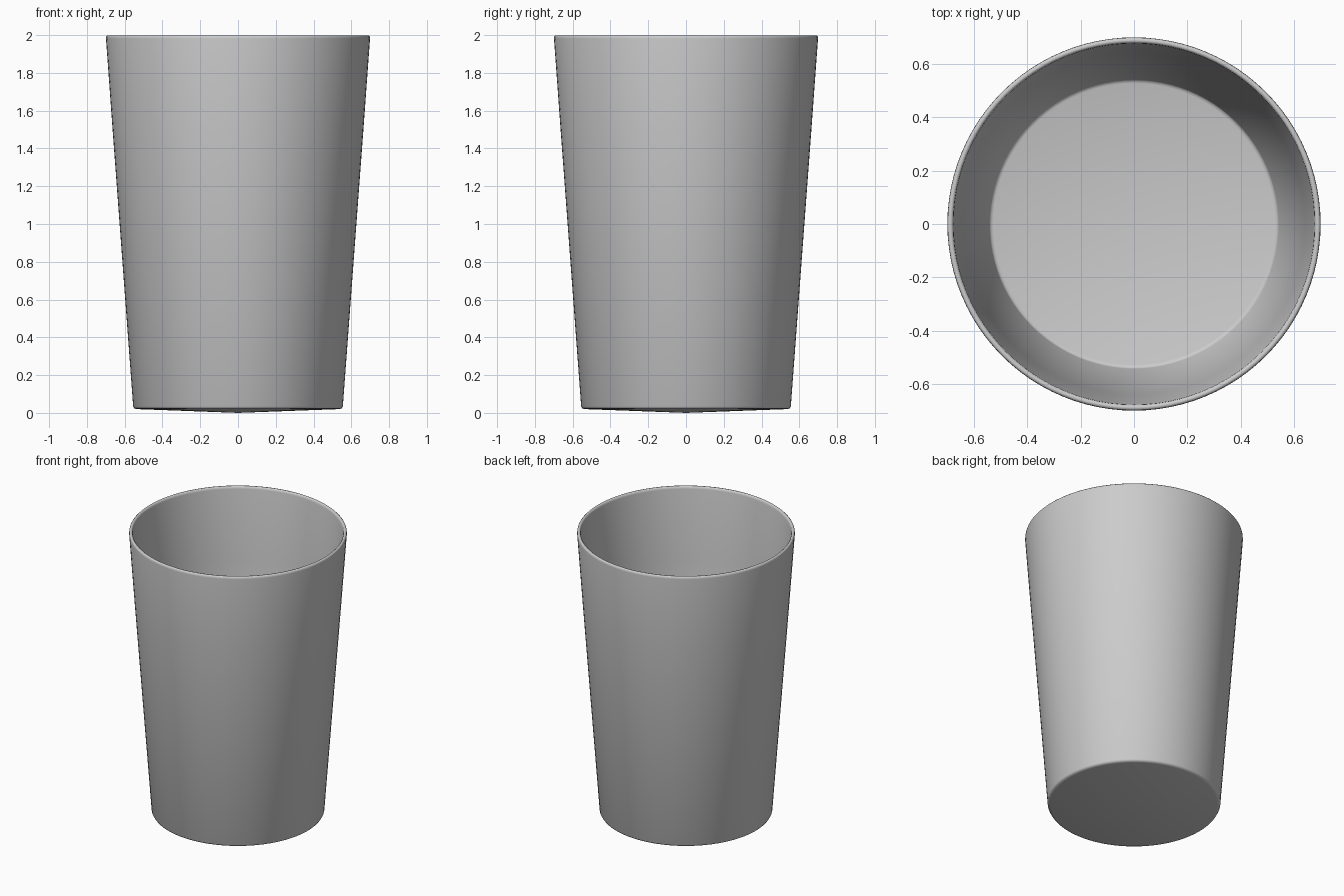
import bpy, bmesh, math

if "Cube" in bpy.data.objects:
    bpy.data.objects.remove(bpy.data.objects["Cube"])

SEGMENTS = 96

# Half cross-section (radius, height): underside centre, outer wall, rim, inner wall, floor centre
profile = [
    (0.0, 0.0), (0.535, 0.02), (0.55, 0.024), (0.555, 0.034),
    (0.664, 1.5), (0.699, 1.982), (0.698, 1.993), (0.692, 1.999),
    (0.684, 1.999), (0.678, 1.993), (0.676, 1.982),
    (0.64, 1.5), (0.542, 0.056), (0.537, 0.048), (0.527, 0.045), (0.0, 0.025),
]


def lathe(name, points, segments):
    """Revolve a profile around z into a closed solid."""
    bm = bmesh.new()
    verts = [bm.verts.new((r, 0, z)) for r, z in points]
    edges = [bm.edges.new(pair) for pair in zip(verts, verts[1:])]
    bmesh.ops.spin(bm, geom=verts + edges, cent=(0, 0, 0), axis=(0, 0, 1),
                   angle=math.tau, steps=segments)
    bmesh.ops.remove_doubles(bm, verts=bm.verts, dist=0.0005)
    bmesh.ops.recalc_face_normals(bm, faces=bm.faces)
    mesh = bpy.data.meshes.new(name)
    bm.to_mesh(mesh)
    bm.free()
    obj = bpy.data.objects.new(name, mesh)
    bpy.context.collection.objects.link(obj)
    return obj


# Tapered tumbler with thin wall and rounded rim
cup = lathe("cup", profile, SEGMENTS)
bpy.context.view_layer.objects.active = cup
cup.select_set(True)
bpy.ops.object.shade_smooth_by_angle(angle=math.radians(60))
